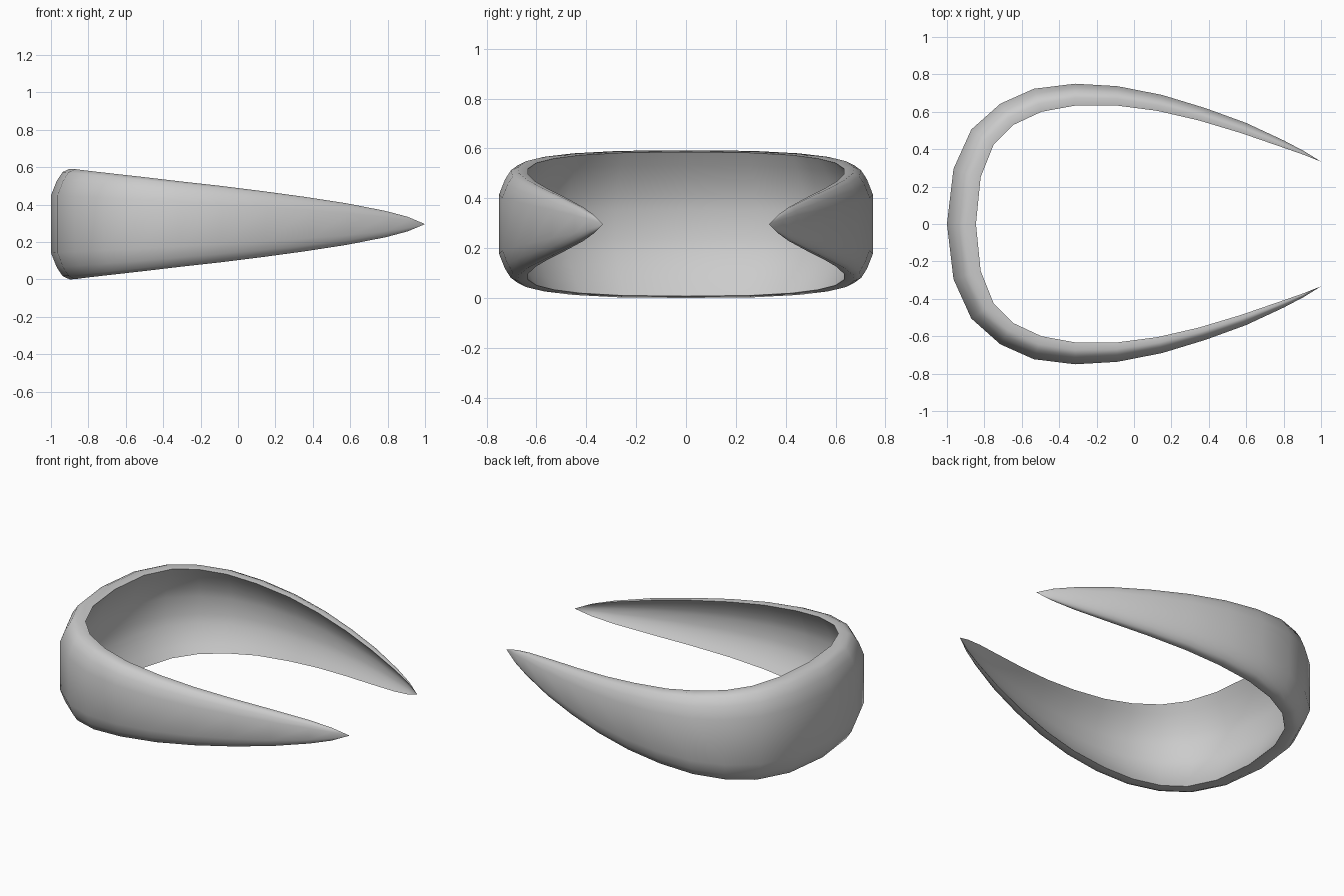
import bpy, bmesh, math

if "Cube" in bpy.data.objects:
    bpy.data.objects.remove(bpy.data.objects["Cube"])

# Stations along half of the band: outer x, outer y, inner x, inner y, half height
stations = [
    (-1.0, 0.0, -0.845, 0.0, 0.296),
    (-0.965, 0.295, -0.82, 0.25, 0.294),
    (-0.87, 0.505, -0.75, 0.425, 0.284),
    (-0.715, 0.643, -0.645, 0.53, 0.27),
    (-0.535, 0.723, -0.495, 0.60, 0.252),
    (-0.315, 0.75, -0.315, 0.633, 0.229),
    (-0.09, 0.737, -0.09, 0.633, 0.204),
    (0.15, 0.69, 0.125, 0.605, 0.176),
    (0.38, 0.62, 0.35, 0.553, 0.145),
    (0.60, 0.54, 0.57, 0.487, 0.111),
    (0.80, 0.447, 0.785, 0.413, 0.07),
    (0.91, 0.389, 0.905, 0.371, 0.039),
]
tip = (1.0, 0.333, 0.296)
mid_z = 0.296

# Crescent cross-section, upper half: (fraction across wall, fraction of half height)
outer = [(0, 0.52), (0.2, 0.78), (0.4, 0.94), (0.65, 1.0), (1.0, 0.975)]
depth = 0.72
hollow = [(1 - depth * (1 - (v / 0.975) ** 2), v) for v in (0.8, 0.6, 0.4, 0.2)]
upper = outer + hollow
section = upper + [(t, -v) for t, v in reversed(upper)]

bm = bmesh.new()
rings = []
for ox, oy, ix, iy, h in stations:
    rings.append([bm.verts.new((ox + (ix - ox) * t, oy + (iy - oy) * t, mid_z + h * v))
                  for t, v in section])

# Skin the rings and close the pointed end
n = len(section)
for a, b in zip(rings, rings[1:]):
    for i in range(n):
        j = (i + 1) % n
        bm.faces.new((a[i], a[j], b[j], b[i]))
point = bm.verts.new(tip)
for i in range(n):
    bm.faces.new((rings[-1][i], rings[-1][(i + 1) % n], point))

# Mirror to the other arm and weld along the centre line
geom = bm.verts[:] + bm.edges[:] + bm.faces[:]
bmesh.ops.mirror(bm, geom=geom, axis='Y', merge_dist=0.0)
bmesh.ops.remove_doubles(bm, verts=bm.verts[:], dist=0.0005)
bmesh.ops.recalc_face_normals(bm, faces=bm.faces[:])

mesh = bpy.data.meshes.new("open_band")
bm.to_mesh(mesh)
bm.free()
band = bpy.data.objects.new("open_band", mesh)
bpy.context.collection.objects.link(band)
bpy.context.view_layer.objects.active = band
band.select_set(True)
bpy.ops.object.shade_smooth_by_angle(angle=math.radians(45))
